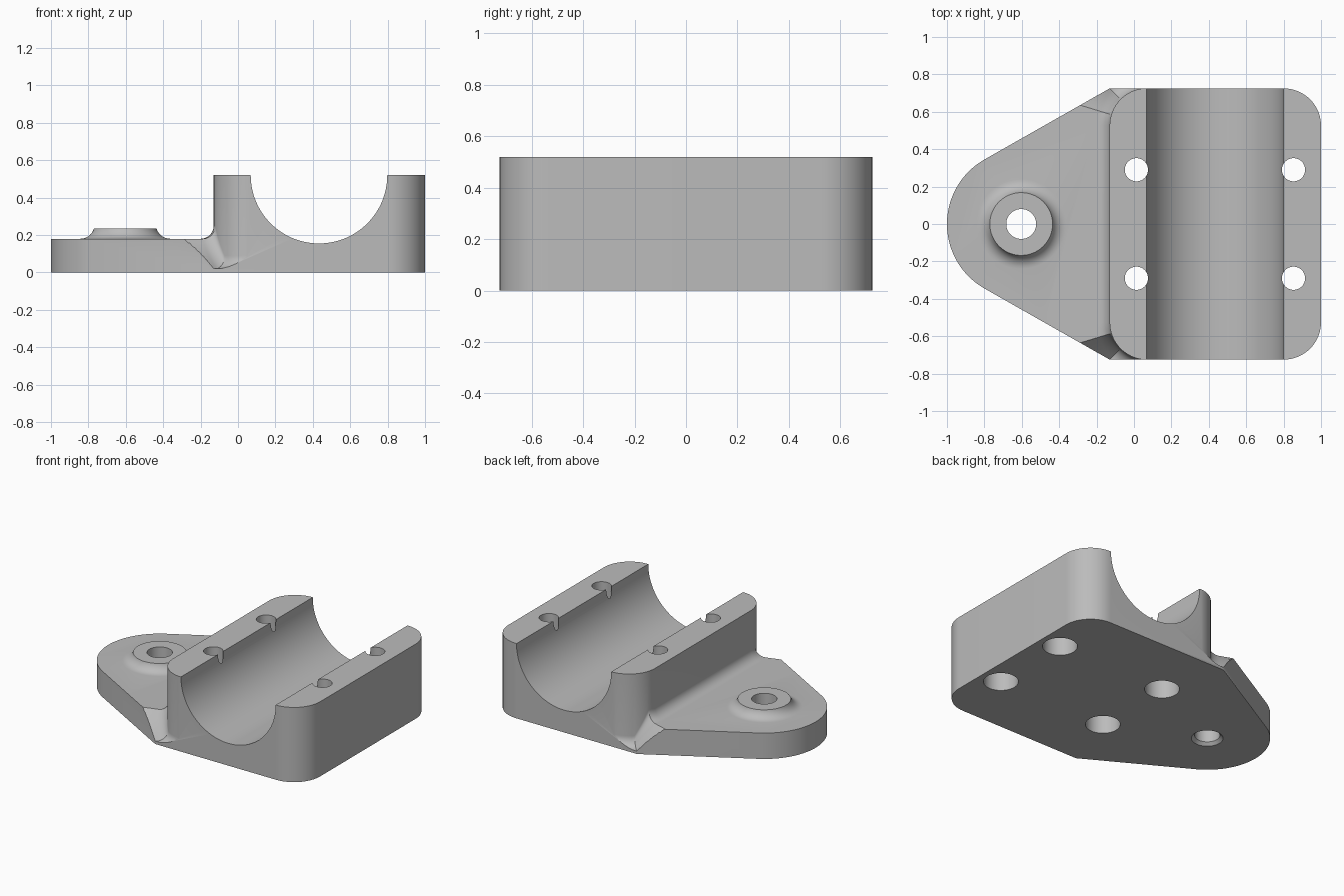
import bpy, bmesh
from math import sin, cos, radians, sqrt

cube = bpy.data.objects.get("Cube")
if cube:
    bpy.data.objects.remove(cube, do_unlink=True)

grey = bpy.data.materials.new("machined grey")
grey.use_nodes = True
colour = (0.5, 0.5, 0.5, 1)
grey.diffuse_color = colour
grey.node_tree.nodes["Principled BSDF"].inputs["Base Color"].default_value = colour

HALF, CORNER, FILLET = 0.725, 0.2, 0.07
PLATE_TOP, BLOCK_TOP = 0.18, 0.52
BOSS_X = -0.603


def loft(name, rings):
    """Closed solid through matching rings of points, capped at both ends."""
    bm = bmesh.new()
    rows = [[bm.verts.new(p) for p in ring] for ring in rings]
    n = len(rows[0])
    for a, b in zip(rows, rows[1:]):
        for i in range(n):
            j = (i + 1) % n
            bm.faces.new((a[i], a[j], b[j], b[i]))
    bm.faces.new(rows[0][::-1])
    bm.faces.new(rows[-1])
    bmesh.ops.recalc_face_normals(bm, faces=bm.faces)
    mesh = bpy.data.meshes.new(name)
    bm.to_mesh(mesh)
    bm.free()
    mesh.materials.append(grey)
    obj = bpy.data.objects.new(name, mesh)
    bpy.context.collection.objects.link(obj)
    return obj


def arc(cx, cy, r, start, end, steps):
    angles = [radians(start + (end - start) * i / steps) for i in range(steps + 1)]
    return [(cx + r * cos(a), cy + r * sin(a)) for a in angles]


def lathe(name, x, y, profile, n=64):
    return loft(name, [[(px, py, z) for px, py in arc(x, y, r, 0, 360, n)[:-1]]
                       for r, z in profile])


def combine(target, other, operation):
    mod = target.modifiers.new("join", "BOOLEAN")
    mod.operation, mod.solver, mod.object = operation, "EXACT", other
    bpy.ops.object.select_all(action="DESELECT")
    target.select_set(True)
    bpy.context.view_layer.objects.active = target
    bpy.ops.object.modifier_apply(modifier=mod.name)
    bpy.data.objects.remove(other, do_unlink=True)


# Full outline: rounded nose, tapered sides, rounded far corners
outline = (arc(BOSS_X, 0, 0.397, 120, 240, 48) + [(-0.13, -HALF)]
           + arc(0.8, -HALF + CORNER, CORNER, -90, 0, 20)
           + arc(0.8, HALF - CORNER, CORNER, 0, 90, 20) + [(-0.13, HALF)])
body = loft("bearing_bracket", [[(x, y, z) for x, y in outline] for z in (0, BLOCK_TOP)])


# Space above the plate: wall, concave fillet and a floor dropping at the corners
def section(side, angle):
    drop = min(1, max(0, (163 - angle) / 28))
    floor = PLATE_TOP - 0.16 * drop
    path = [(1.2, 0.7), (0, 0.7)]
    for i in range(13):
        a = radians(180 + 90 * i / 12)
        path.append((FILLET + FILLET * cos(a), floor + FILLET + FILLET * sin(a)))
    path.append((1.2, floor))
    dx, dy = cos(radians(angle)), sin(radians(angle))
    return [(0.07 + (CORNER + d) * dx, side * (HALF + 0.001 - CORNER + (CORNER + d) * dy), z)
            for d, z in path]


angles = [90, 95, 100, 105, 110, 115, 120, 125, 130, 135, 139, 143, 147,
          151, 155, 159, 163, 167, 171, 175, 180]
sections = [section(-1, a) for a in angles] + [section(1, a) for a in reversed(angles)]
combine(body, loft("plate_clearance", sections), "DIFFERENCE")

# Raised boss with a flared foot
foot = [(0.24 - 0.075 * sin(radians(a)), 0.255 - 0.075 * cos(radians(a)))
        for a in (0, 12, 24, 36, 48, 60, 68, 74.5)]
combine(body, lathe("boss", BOSS_X, 0, [(0.24, 0.15)] + foot), "UNION")

# Half-round bearing channel
channel = arc(0.433, BLOCK_TOP, 0.365, 180, 360, 64) + [(0.798, 0.8), (0.068, 0.8)]
combine(body, loft("channel", [[(x, y, z) for x, z in channel] for y in (-1, 1)]), "DIFFERENCE")

# Boss hole, chamfered underneath
combine(body, lathe("boss_hole", BOSS_X, 0,
                    [(0.12, -0.02), (0.1, 0), (0.08, 0.02), (0.08, 0.4)]), "DIFFERENCE")

# Four bolt holes, counterbored from below
for x in (0.013, 0.853):
    for y in (-0.29, 0.29):
        bore = [(0.11, -0.1), (0.11, 0.2), (0.062, 0.2), (0.062, 0.7)]
        combine(body, lathe("bolt_hole", x, y, bore, 48), "DIFFERENCE")

bpy.ops.object.shade_smooth_by_angle(angle=radians(30))
